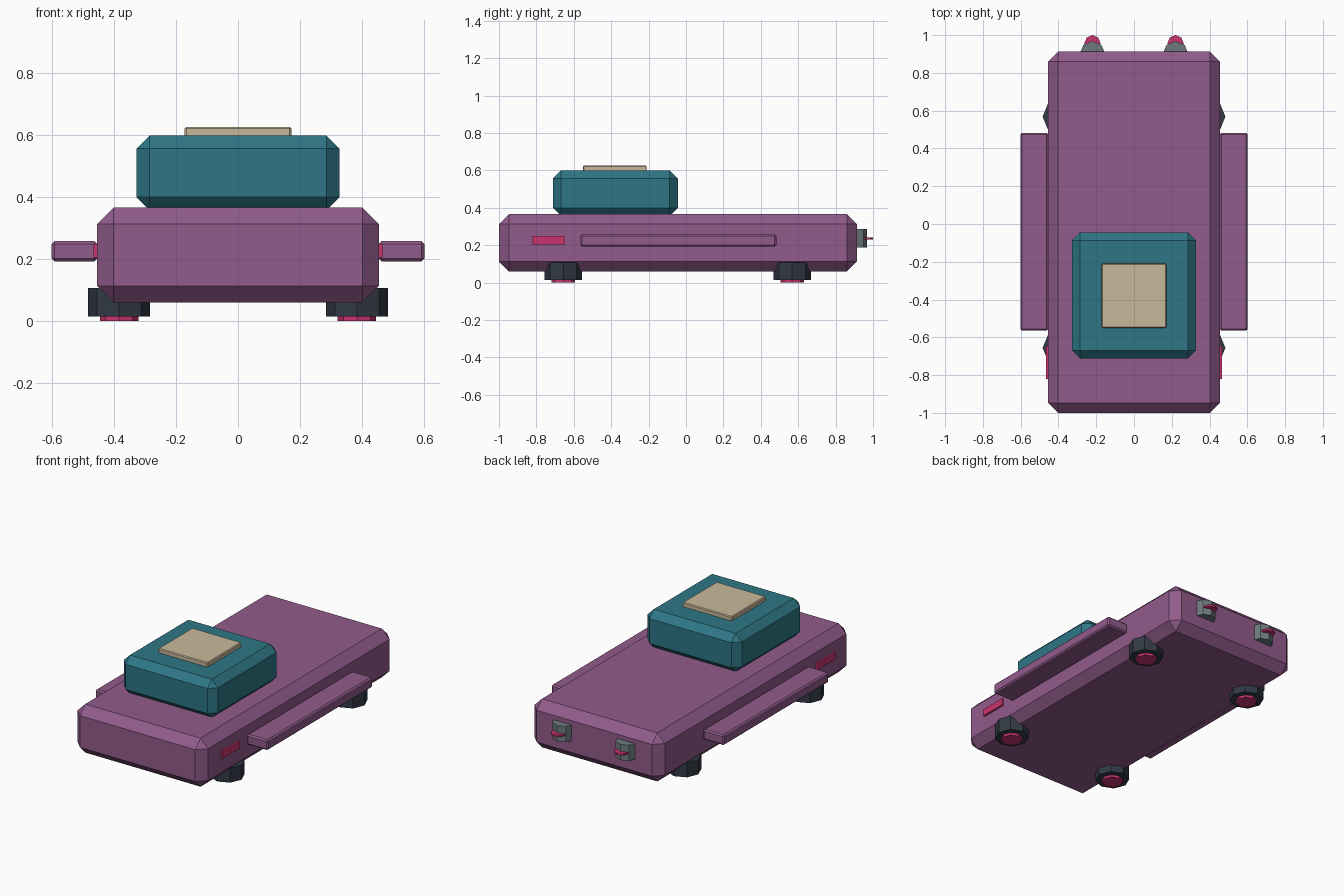
import bpy
import math
from mathutils import Vector

cube = bpy.data.objects.get("Cube")
if cube:
    bpy.data.objects.remove(cube, do_unlink=True)


def srgb(hex_code):
    vals = [int(hex_code[i:i + 2], 16) / 255 for i in (0, 2, 4)]
    return [v / 12.92 if v < 0.04045 else ((v + 0.055) / 1.055) ** 2.4 for v in vals] + [1]


def material(name, hex_code):
    m = bpy.data.materials.new(name)
    m.use_nodes = True
    m.diffuse_color = srgb(hex_code)
    m.node_tree.nodes["Principled BSDF"].inputs["Base Color"].default_value = srgb(hex_code)
    return m


purple = material("purple paint", "915B8B")
teal = material("teal cabin", "2E7686")
tan = material("tan panel", "C9B99B")
dark = material("dark rubber", "323A45")
grey = material("grey metal", "6E7B80")
pink = material("pink glow", "CB346F")


def box(name, low, high, bevel, mat):
    """Chamfered box between two corners."""
    low, high = Vector(low), Vector(high)
    bpy.ops.mesh.primitive_cube_add(size=1, location=(low + high) / 2)
    ob = bpy.context.object
    ob.name = name
    for v in ob.data.vertices:
        v.co = v.co * (high - low)
    ob.data.materials.append(mat)
    if bevel:
        mod = ob.modifiers.new("chamfer", "BEVEL")
        mod.width = bevel
        mod.segments = 1
        mod.limit_method = "NONE"
    return ob


def octagon(name, x, y, z0, z1, radius, mat):
    """Upright eight-sided disc with a corner facing each axis."""
    bpy.ops.mesh.primitive_cylinder_add(vertices=8, radius=radius, depth=z1 - z0,
                                        location=(x, y, (z0 + z1) / 2))
    ob = bpy.context.object
    ob.name = name
    ob.data.materials.append(mat)
    return ob


# Hull, cabin and roof panel
box("hull", (-0.455, -1, 0.06), (0.455, 0.913, 0.366), 0.053, purple)
box("cabin", (-0.328, -0.712, 0.357), (0.328, -0.044, 0.6), 0.043, teal)
box("roof_panel", (-0.172, -0.55, 0.595), (0.172, -0.21, 0.627), 0.005, tan)

for side, s in (("left", 1), ("right", -1)):
    # Side pods
    xs = sorted((s * 0.455, s * 0.602))
    box(side + "_side_pod", (xs[0], -0.565, 0.193), (xs[1], 0.483, 0.258), 0.009, purple)

    # Side lights
    xs = sorted((s * 0.45, s * 0.467))
    box(side + "_side_light", (xs[0], -0.82, 0.205), (xs[1], -0.647, 0.249), 0, pink)

    # Hover pads with glowing undersides
    for end, y in (("front", -0.656), ("rear", 0.568)):
        octagon(f"{end}_{side}_pad", s * 0.384, y, 0.015, 0.107, 0.1, dark)
        octagon(f"{end}_{side}_pad_glow", s * 0.384, y, 0, 0.03, 0.062, pink)

    # Rear thrusters with thin glowing discs
    octagon(side + "_thruster", s * 0.22, 0.9, 0.187, 0.286, 0.068, grey)
    octagon(side + "_thruster_glow", s * 0.22, 0.957, 0.23, 0.242, 0.043, pink)
